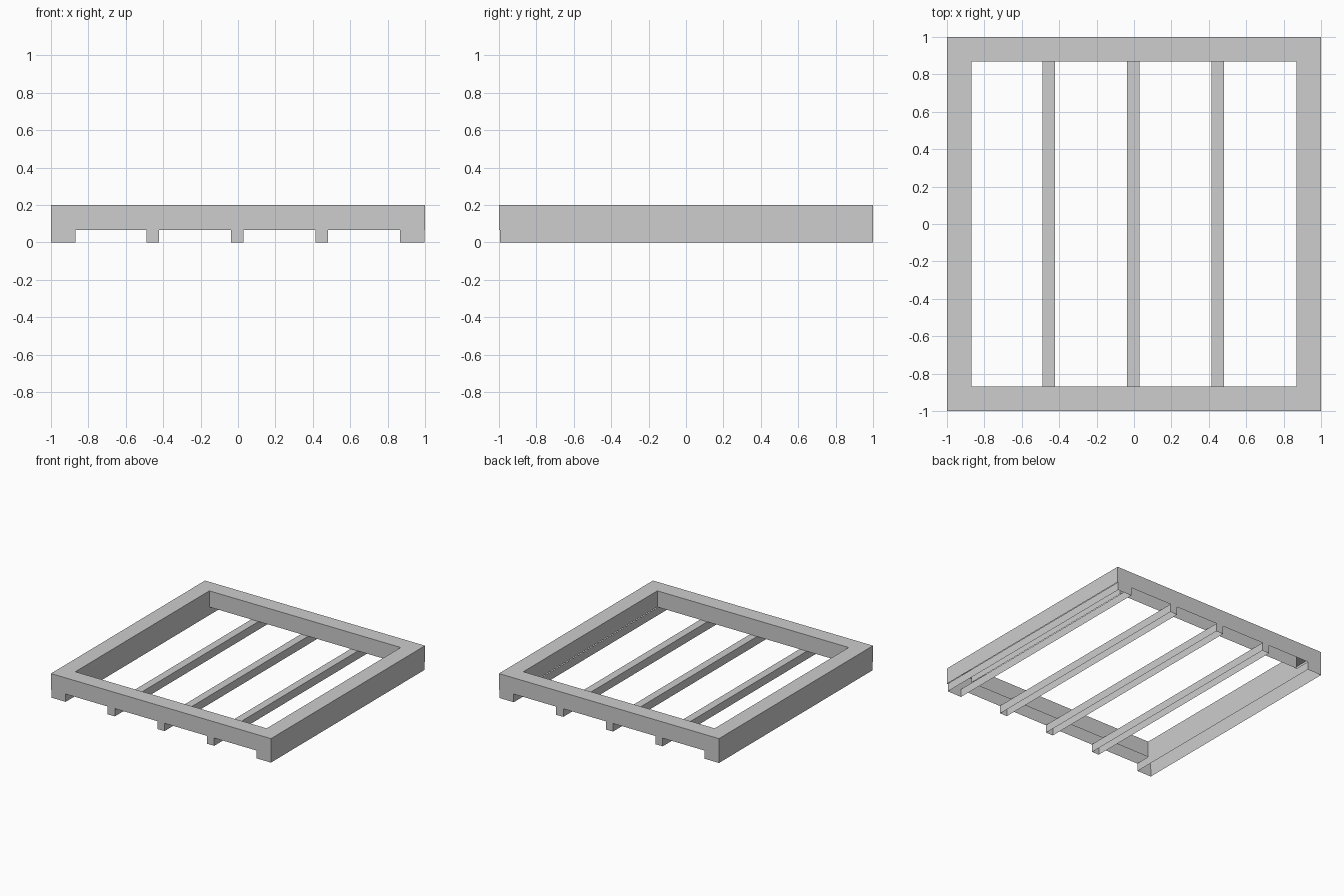
import bpy
import bmesh
from mathutils import Matrix, Vector

old = bpy.data.objects.get("Cube")
if old:
    bpy.data.objects.remove(old, do_unlink=True)

TOP, STEP = 0.2, 0.067      # full height, underside of the frame
RAIL, BATTEN = 0.13, 0.065  # widths
SHIFT = -0.004              # runners sit slightly off centre

grey = bpy.data.materials.new("mid_grey")
grey.use_nodes = True
grey.diffuse_color = (0.61, 0.61, 0.61, 1)
grey.node_tree.nodes["Principled BSDF"].inputs["Base Color"].default_value = (0.61, 0.61, 0.61, 1)


def finish(name, bm):
    bmesh.ops.recalc_face_normals(bm, faces=bm.faces)
    mesh = bpy.data.meshes.new(name)
    bm.to_mesh(mesh)
    bm.free()
    mesh.materials.append(grey)
    obj = bpy.data.objects.new(name, mesh)
    bpy.context.collection.objects.link(obj)


def runner(name, x0, x1, capped):
    """Hollow strip along y, open underneath, with or without a top."""
    y0, y1 = -0.995, 1.0
    bm = bmesh.new()
    size = Vector((x1 - x0, y1 - y0, STEP))
    centre = Vector(((x0 + x1) / 2, (y0 + y1) / 2, STEP / 2))
    bmesh.ops.create_cube(bm, size=1, matrix=Matrix.Translation(centre) @ Matrix.Diagonal(size.to_4d()))
    bm.normal_update()
    gone = [f for f in bm.faces if f.normal.z < -0.5 or (f.normal.z > 0.5 and not capped)]
    bmesh.ops.delete(bm, geom=gone, context="FACES")
    finish(name, bm)


# Square frame: a flat ring with walls dropped from its inner and outer edges
bm = bmesh.new()
bmesh.ops.create_grid(bm, x_segments=1, y_segments=1, size=1, matrix=Matrix.Translation((0, 0, TOP)))
middle = bm.faces[:]
bmesh.ops.inset_individual(bm, faces=middle, thickness=RAIL, use_even_offset=True)
bmesh.ops.delete(bm, geom=middle, context="FACES_ONLY")
rim = [e for e in bm.edges if e.is_boundary]
walls = bmesh.ops.extrude_edge_only(bm, edges=rim)["geom"]
for v in walls:
    if isinstance(v, bmesh.types.BMVert):
        v.co.z = STEP
finish("frame", bm)

# Side rails continue the frame down to the ground
runner("right_rail", -1, RAIL - 1, False)
runner("left_rail", 1 + SHIFT - RAIL, 1 + SHIFT, False)

# Three battens evenly spaced between the rails
for i, side in enumerate(("right", "middle", "left")):
    x = SHIFT + (i - 1) * 0.452
    runner(side + "_batten", x - BATTEN / 2, x + BATTEN / 2, True)
